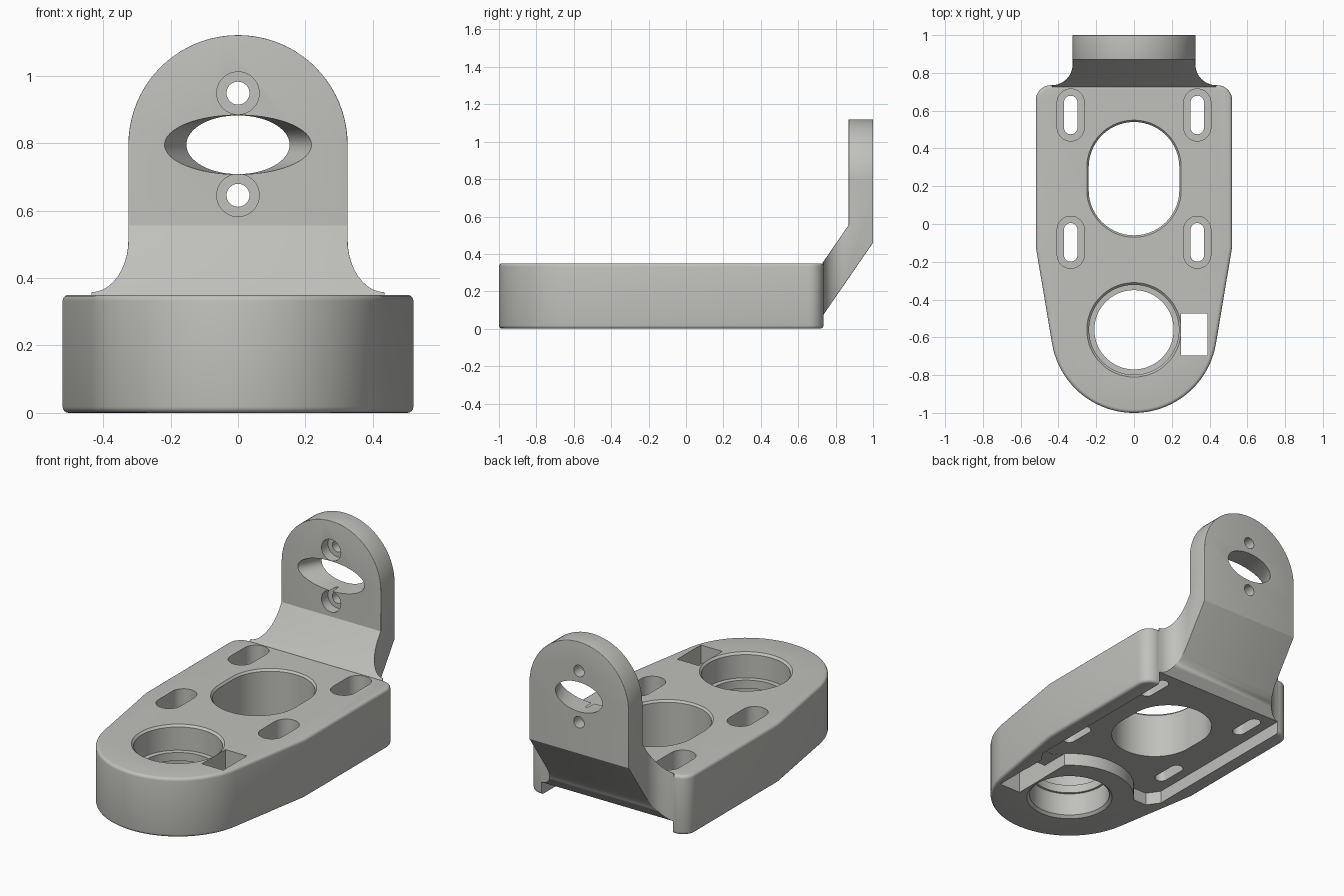
import bpy, bmesh, math
from mathutils import Vector

if "Cube" in bpy.data.objects:
    bpy.data.objects.remove(bpy.data.objects["Cube"])

metal = bpy.data.materials.new("light grey metal")
metal.diffuse_color = (0.53, 0.53, 0.50, 1)
metal.use_nodes = True
metal.node_tree.nodes["Principled BSDF"].inputs["Base Color"].default_value = metal.diffuse_color


def loft(name, rings):
    """Closed solid through rings with equal point counts."""
    bm = bmesh.new()
    rows = [[bm.verts.new(p) for p in ring] for ring in rings]
    n = len(rows[0])
    bm.faces.new(rows[0])
    bm.faces.new(rows[-1])
    for a, b in zip(rows, rows[1:]):
        for i in range(n):
            j = (i + 1) % n
            bm.faces.new((a[i], a[j], b[j], b[i]))
    bmesh.ops.recalc_face_normals(bm, faces=bm.faces)
    me = bpy.data.meshes.new(name)
    bm.to_mesh(me)
    bm.free()
    me.materials.append(metal)
    ob = bpy.data.objects.new(name, me)
    bpy.context.collection.objects.link(ob)
    return ob


def prism(name, pts, lo, hi, axis="z"):
    """Extrude a 2D outline along an axis."""
    place = {"x": lambda a, b, h: (h, a, b),
             "y": lambda a, b, h: (a, h, b),
             "z": lambda a, b, h: (a, b, h)}[axis]
    return loft(name, [[place(a, b, h) for a, b in pts] for h in (lo, hi)])


def arc(cx, cy, r, a0, a1, n):
    return [(cx + r * math.cos(math.radians(a0 + (a1 - a0) * i / n)),
             cy + r * math.sin(math.radians(a0 + (a1 - a0) * i / n))) for i in range(n + 1)]


def stadium(cx, cy, r, half, n=16):
    """Long hole along y; half is the distance to each end centre."""
    return arc(cx, cy + half, r, 0, 180, n) + arc(cx, cy - half, r, 180, 360, n)


def apply(ob, kind, **settings):
    m = ob.modifiers.new(kind, kind)
    for k, v in settings.items():
        setattr(m, k, v)
    bpy.context.view_layer.objects.active = ob
    bpy.ops.object.modifier_apply(modifier=m.name)


def combine(ob, other, op="DIFFERENCE"):
    apply(ob, "BOOLEAN", operation=op, solver="EXACT", object=other)
    bpy.data.objects.remove(other, do_unlink=True)


def rounded(ob, width):
    apply(ob, "BEVEL", width=width, segments=4, limit_method="ANGLE",
          angle_limit=math.radians(60))


def stepped(name, levels):
    """Vertical hole through (outline, z) levels."""
    return loft(name, [[(x, y, z) for x, y in pts] for pts, z in levels])


# base plate: rounded nose, tapered flanks, rounded back corners
BORE = -0.56
outline = arc(0, BORE, 0.44, 190.5, 349.5, 48)
outline += [(0.52, -0.12)] + arc(0.44, 0.655, 0.08, 0, 90, 10)
outline += arc(-0.44, 0.655, 0.08, 90, 180, 10) + [(-0.52, -0.12)]
body = prism("bracket", outline, 0, 0.35)
rounded(body, 0.018)

# shallow recess under the base, leaving a round boss about the bore
recess = prism("recess", [(-0.43, 0.9), (-0.43, -0.28), (-0.38, -0.35),
                          (0.38, -0.35), (0.43, -0.28), (0.43, 0.9)], -0.1, 0.075)
combine(recess, prism("boss", arc(0, BORE, 0.36, 0, 354, 59), -0.2, 0.2))
combine(body, recess)

# angled arm: side profile trimmed by the plan flare and the round top
arm = prism("arm", [(0.66, 0.075), (0.735, 0.075), (1.0, 0.46), (1.0, 1.2),
                    (0.87, 1.2), (0.87, 0.555), (0.725, 0.345), (0.66, 0.345)],
            -0.6, 0.6, "x")
flare = arc(0.435, 0.845, 0.11, 180, 270, 10)
plan = [(0.325, 1.1)] + flare + [(0.435, 0.6)]
plan += [(-x, y) for x, y in reversed(plan)]
combine(arm, prism("plan", plan, 0, 1.3), "INTERSECT")
front = [(-0.55, 0), (0.55, 0), (0.55, 0.7), (0.325, 0.7)]
front += arc(0, 0.795, 0.325, 0, 180, 40) + [(-0.325, 0.7), (-0.55, 0.7)]
combine(arm, prism("front", front, 0.5, 1.2, "y"), "INTERSECT")
rounded(arm, 0.018)
combine(body, arm, "UNION")

# stepped round bore
circle = lambda r: arc(0, BORE, r, 0, 354, 59)
combine(body, stepped("bore", [
    (circle(0.25), -0.02), (circle(0.238), 0), (circle(0.222), 0.015), (circle(0.222), 0.15),
    (circle(0.21), 0.151), (circle(0.21), 0.20), (circle(0.238), 0.201),
    (circle(0.238), 0.338), (circle(0.25), 0.35), (circle(0.25), 0.4)]))

# large central window
window = lambda r: stadium(0, 0.24, r, 0.06, 28)
combine(body, stepped("window", [
    (window(0.24), -0.1), (window(0.24), 0.338), (window(0.25), 0.35), (window(0.25), 0.4)]))

# four counterbored mounting slots
for x in (-0.335, 0.335):
    for y in (-0.097, 0.577):
        combine(body, prism("slot", stadium(x, y, 0.036, 0.066), -0.1, 0.5))
        combine(body, prism("slot_step", stadium(x, y, 0.072, 0.066), 0.19, 0.5))

# square cable hole and its channel into the recess
combine(body, prism("cable_hole", [(0.25, -0.695), (0.39, -0.695), (0.39, -0.475),
                                   (0.25, -0.475)], -0.1, 0.5))
combine(body, prism("channel", [(0.252, -0.69), (0.388, -0.69), (0.388, -0.30),
                                (0.252, -0.30)], -0.1, 0.074))

# flared oval opening in the arm
oval = lambda a, b, y: [(a * math.cos(t * math.pi / 32), y, 0.795 + b * math.sin(t * math.pi / 32))
                        for t in range(64)]
combine(body, loft("oval", [oval(0.223, 0.088, 0.86), oval(0.218, 0.088, 0.87),
                            oval(0.153, 0.087, 1.0), oval(0.15, 0.087, 1.1)]))

# counterbored screw holes above and below the oval
for z in (0.948, 0.645):
    combine(body, prism("screw_hole", arc(0, z, 0.034, 0, 350, 35), 0.7, 1.2, "y"))
    combine(body, prism("screw_step", arc(0, z, 0.063, 0, 352, 44), 0.7, 0.93, "y"))

bpy.ops.object.select_all(action="DESELECT")
body.select_set(True)
bpy.context.view_layer.objects.active = body
bpy.ops.object.shade_smooth_by_angle(angle=math.radians(30))
